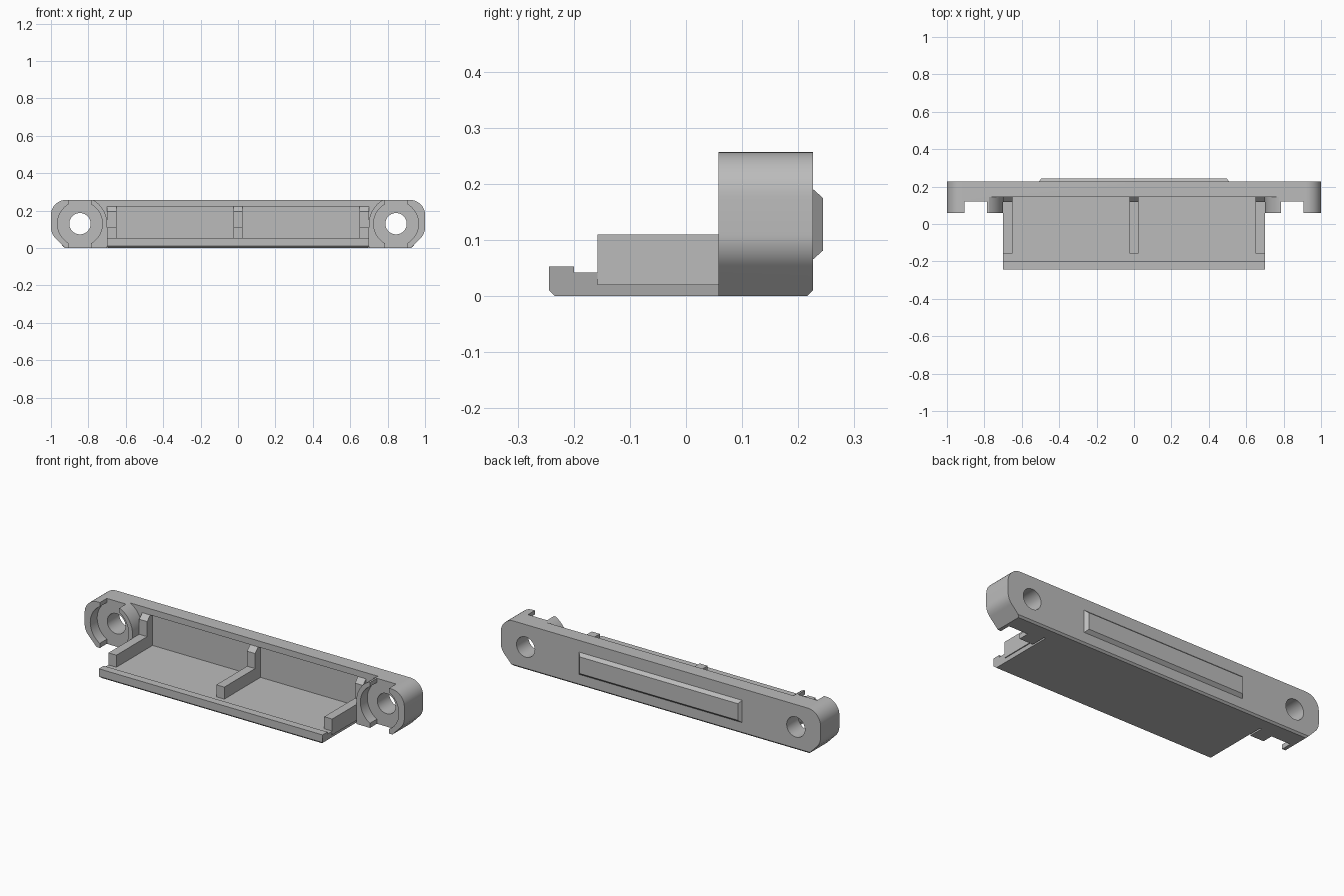
import bpy, bmesh, math

if "Cube" in bpy.data.objects:
    bpy.data.objects.remove(bpy.data.objects["Cube"], do_unlink=True)

grey = bpy.data.materials.new("plain grey")
grey.use_nodes = True
colour = (0.5, 0.5, 0.5, 1)
grey.diffuse_color = colour
grey.node_tree.nodes["Principled BSDF"].inputs["Base Color"].default_value = colour

BACK, FRONT, PLATE, SEAT = 0.226, 0.058, 0.144, 0.12   # depths along y
HEIGHT, TRAY_X, HOLE_X, HOLE_Z = 0.257, 0.70, 0.845, 0.13
FLOOR = 0.042


def loft(name, sections):
    """Solid skinned through matching closed sections."""
    bm = bmesh.new()
    rings = [[bm.verts.new(p) for p in s] for s in sections]
    for a, b in zip(rings, rings[1:]):
        for i in range(len(a)):
            j = (i + 1) % len(a)
            bm.faces.new((a[i], a[j], b[j], b[i]))
    bm.faces.new(rings[0])
    bm.faces.new(rings[-1])
    bmesh.ops.recalc_face_normals(bm, faces=bm.faces)
    mesh = bpy.data.meshes.new(name)
    bm.to_mesh(mesh)
    bm.free()
    mesh.materials.append(grey)
    ob = bpy.data.objects.new(name, mesh)
    bpy.context.collection.objects.link(ob)
    return ob


def box(name, x0, x1, y0, y1, z0, z1):
    return loft(name, [[(x0, y, z0), (x1, y, z0), (x1, y, z1), (x0, y, z1)]
                       for y in (y0, y1)])


def cylinder(name, x, r, y0, y1):
    turn = [math.tau * i / 64 for i in range(64)]
    return loft(name, [[(x + r * math.cos(a), y, HOLE_Z + r * math.sin(a))
                        for a in turn] for y in (y0, y1)])


def cut(ob, cutter):
    mod = ob.modifiers.new("cut", "BOOLEAN")
    mod.operation, mod.solver, mod.object = "DIFFERENCE", "EXACT", cutter
    bpy.context.view_layer.objects.active = ob
    bpy.ops.object.modifier_apply(modifier=mod.name)
    bpy.data.objects.remove(cutter, do_unlink=True)


def arc(cx, cz, r, start, end, n=10):
    angles = [math.radians(start + (end - start) * i / n) for i in range(n + 1)]
    return [(cx + r * math.cos(a), cz + r * math.sin(a)) for a in angles]


# Mounting plate: rounded top corners, sloped bottom corners, bevelled rear edge
r = 0.08
half = [(0.925, 0)] + arc(1 - r, 0.08 + 0.03, r, -45, 0) + arc(1 - r, HEIGHT - r, r, 0, 90)
outline = half + [(-x, z) for x, z in reversed(half)]
bevel = 0.01


def section(y, lift=0):
    return [(x + math.copysign(max(lift - z, 0), x), y, max(z, lift)) for x, z in outline]


plate = loft("mounting_plate", [section(FRONT), section(BACK - bevel), section(BACK, bevel)])
cut(plate, box("middle_cut", -TRAY_X, TRAY_X, -0.1, PLATE, -0.1, 0.4))
cut(plate, box("recess_cut", -0.69, 0.69, 0.1, 0.165, FLOOR, 0.222))

for side in (-1, 1):
    x = side * HOLE_X
    # Leave a curved wall beside the tray
    corner = box("corner_cut", *sorted((side * 0.69, side * 0.79)), -0.1, PLATE, HOLE_Z, 0.4)
    cut(corner, cylinder("wall_round", x, 0.145, -0.2, 0.3))
    cut(plate, corner)
    # Screw seat, open slot and through hole
    cut(plate, cylinder("seat_cut", x, 0.12, -0.1, SEAT))
    cut(plate, box("slot_cut", x - 0.06, x + 0.06, -0.1, SEAT, -0.1, 0.4))
    cut(plate, cylinder("hole_cut", x, 0.057, -0.1, 0.4))

# Tray floor with a front lip and bevelled underside
tray_profile = [(-0.244, 0.01), (-0.234, 0), (0.17, 0), (0.17, FLOOR),
                (-0.2, FLOOR), (-0.2, 0.053), (-0.244, 0.053)]
tray = loft("tray", [[(s * (TRAY_X - max(bevel - z, 0)), y, z) for y, z in tray_profile]
                     for s in (-1, 1)])

# Low ribs, each rising to a sloped post at the rear wall
rib_profile = [(-0.158, 0.02), (-0.158, 0.11), (0.117, 0.11), (0.117, 0.195),
               (PLATE, 0.222), (0.175, 0.222), (0.175, 0.02)]
ribs = []
for name, x in (("right_rib", -0.675), ("middle_rib", 0), ("left_rib", 0.675)):
    ribs.append(loft(name, [[(x + s * 0.025, y, z) for y, z in rib_profile]
                            for s in (-1, 1)]))

# Raised panel on the rear with sloped edges
panel = loft("rear_panel", [
    [(-w, y, 0.128 - h), (w, y, 0.128 - h), (w, y, 0.128 + h), (-w, y, 0.128 + h)]
    for y, w, h in ((0.22, 0.51, 0.063), (BACK, 0.51, 0.063), (0.244, 0.495, 0.047))])

for ob in [plate, tray, panel] + ribs:
    bpy.ops.object.select_all(action="DESELECT")
    ob.select_set(True)
    bpy.context.view_layer.objects.active = ob
    bpy.ops.object.shade_smooth_by_angle(angle=math.radians(25))
